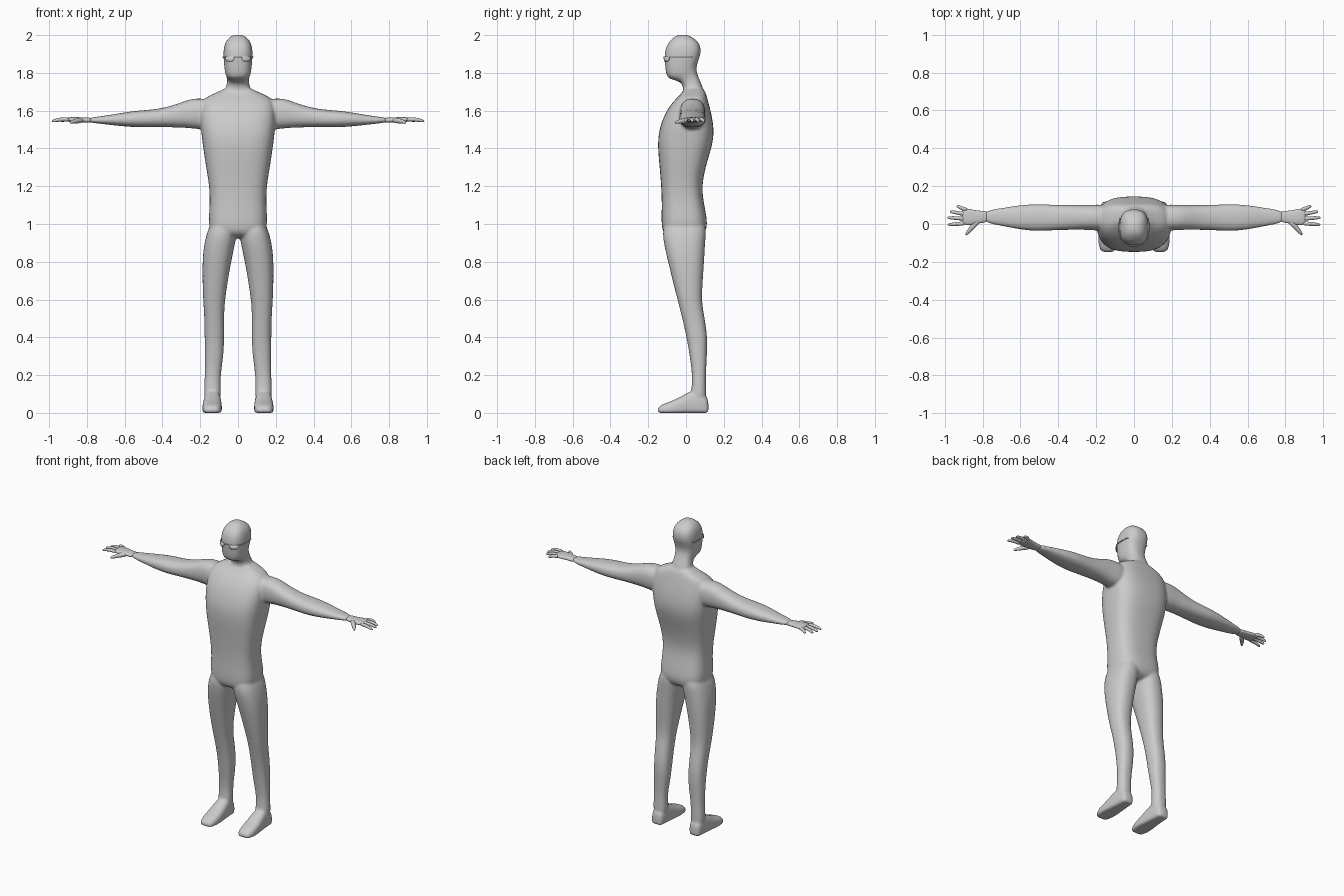
import bpy, bmesh, math
from mathutils import Vector

cube = bpy.data.objects.get("Cube")
if cube:
    bpy.data.objects.remove(cube)

grey = bpy.data.materials.new("plain grey")
grey.use_nodes = True
grey.diffuse_color = (0.6, 0.6, 0.6, 1)
grey.node_tree.nodes["Principled BSDF"].inputs["Base Color"].default_value = grey.diffuse_color

SIDES = 20


def rounded(angle, power):
    """Point on a unit superellipse."""
    c, s = math.cos(angle), math.sin(angle)
    return (math.copysign(abs(c) ** (2 / power), c),
            math.copysign(abs(s) ** (2 / power), s))


def skin(bm, rings):
    """Bridge rings of points into a closed skin."""
    loops = [[bm.verts.new(p) for p in ring] for ring in rings]
    count = len(loops[0])
    for a, b in zip(loops, loops[1:]):
        for i in range(count):
            j = (i + 1) % count
            bm.faces.new((a[i], a[j], b[j], b[i]))
    bm.faces.new(loops[0])
    bm.faces.new(reversed(loops[-1]))


def loft(bm, axis, rows, side=1, power=2.4):
    """Each row: position on axis, low and high on the two other axes, tilt."""
    others = [k for k in range(3) if k != axis]
    rings = []
    for pos, lo_a, hi_a, lo_b, hi_b, *tilt in rows:
        ring = []
        for i in range(SIDES):
            u, v = rounded(math.tau * (i + 0.5) / SIDES, power)
            p = Vector()
            p[axis] = pos + (tilt[0] * (v + 1) / 2 if tilt else 0)
            p[others[0]] = (lo_a + hi_a) / 2 + u * (hi_a - lo_a) * 0.507
            p[others[1]] = (lo_b + hi_b) / 2 + v * (hi_b - lo_b) * 0.507
            p.x *= side
            p.z = max(p.z, 0)
            ring.append(p)
        rings.append(ring)
    skin(bm, rings)


def tube(bm, points, radii, side):
    """Tapered finger through a few points."""
    points = [Vector(p) for p in points]
    turn = (points[-1] - points[0]).to_track_quat("Z", "Y")
    rings = []
    for p, r in zip(points, radii):
        ring = []
        for i in range(8):
            a = math.tau * i / 8
            q = p + turn @ Vector((r * math.cos(a), r * math.sin(a), 0))
            q.x *= side
            ring.append(q)
        rings.append(ring)
    skin(bm, rings)


def finish(name, bm, subdivisions):
    bmesh.ops.recalc_face_normals(bm, faces=bm.faces)
    for face in bm.faces:
        face.smooth = True
    mesh = bpy.data.meshes.new(name)
    bm.to_mesh(mesh)
    bm.free()
    mesh.materials.append(grey)
    obj = bpy.data.objects.new(name, mesh)
    bpy.context.collection.objects.link(obj)
    if subdivisions:
        sub = obj.modifiers.new("rounding", "SUBSURF")
        sub.levels = sub.render_levels = subdivisions
    return obj


body = bmesh.new()

# Torso: height, half width, front, back
torso = [(0.925, 0.07, -0.08, 0.06), (0.95, 0.14, -0.122, 0.1), (1.0, 0.157, -0.13, 0.116),
         (1.1, 0.148, -0.127, 0.096), (1.2, 0.15, -0.13, 0.08), (1.33, 0.173, -0.142, 0.11),
         (1.45, 0.19, -0.152, 0.15), (1.55, 0.2, -0.128, 0.142), (1.63, 0.195, -0.085, 0.122),
         (1.675, 0.17, -0.04, 0.11), (1.7, 0.1, -0.015, 0.102), (1.725, 0.06, -0.01, 0.085)]
loft(body, 2, [(z, -w, w, f, b) for z, w, f, b in torso], power=2.9)

# Neck and head, with rings tilted along the jaw
head = [(1.66, 0.07, -0.01, 0.1, 0), (1.71, 0.068, -0.014, 0.095, 0), (1.74, 0.056, -0.018, 0.073, 0.02),
        (1.757, 0.058, -0.04, 0.056, 0.045), (1.768, 0.067, -0.092, 0.055, 0.06),
        (1.79, 0.071, -0.105, 0.06, 0.065), (1.845, 0.075, -0.111, 0.073, 0.04),
        (1.9, 0.078, -0.115, 0.08, 0.02), (1.95, 0.071, -0.102, 0.07, 0.01),
        (1.985, 0.051, -0.07, 0.04, 0), (2.003, 0.022, -0.04, 0.005, 0)]
loft(body, 2, [(z, -w, w, f, b, t) for z, w, f, b, t in head], power=2.6)

# Legs: height, inner, outer, front, back
leg = [(1.03, 0.02, 0.13, -0.1, 0.09), (0.97, 0.006, 0.16, -0.125, 0.108), (0.9, 0.014, 0.178, -0.118, 0.1),
       (0.8, 0.038, 0.19, -0.095, 0.096), (0.6, 0.07, 0.185, -0.045, 0.08),
       (0.52, 0.074, 0.178, -0.024, 0.095), (0.4, 0.073, 0.176, 0.004, 0.115),
       (0.3, 0.077, 0.175, 0.02, 0.11), (0.2, 0.093, 0.175, 0.034, 0.105),
       (0.13, 0.092, 0.179, 0.03, 0.106), (0.05, 0.09, 0.18, 0.02, 0.11)]

# Feet: depth, inner, outer, sole, top
foot = [(0.12, 0.11, 0.165, -0.02, 0.06), (0.105, 0.096, 0.177, -0.02, 0.1), (0.04, 0.091, 0.18, -0.02, 0.125),
        (-0.01, 0.087, 0.185, -0.02, 0.095), (-0.07, 0.084, 0.19, -0.02, 0.064),
        (-0.125, 0.09, 0.186, -0.02, 0.046), (-0.152, 0.105, 0.168, -0.02, 0.028)]

# Arms: reach, front, back, bottom, top
arm = [(0.1, -0.03, 0.1, 1.51, 1.66), (0.2, -0.035, 0.103, 1.5, 1.664), (0.25, -0.03, 0.1, 1.508, 1.664),
       (0.32, -0.03, 0.1, 1.512, 1.635), (0.42, -0.032, 0.1, 1.513, 1.607),
       (0.52, -0.039, 0.107, 1.511, 1.602), (0.62, -0.026, 0.097, 1.518, 1.588),
       (0.72, -0.006, 0.082, 1.53, 1.57), (0.8, 0.008, 0.068, 1.538, 1.562)]

for side in (1, -1):
    loft(body, 2, leg, side)
    loft(body, 1, foot, side, 2.8)
    loft(body, 0, arm, side)

# Fuse the body into one soft skin
figure = finish("body", body, 2)
fuse = figure.modifiers.new("fuse", "REMESH")
fuse.mode = "VOXEL"
fuse.voxel_size = 0.008
fuse.use_smooth_shade = True
soften = figure.modifiers.new("soften", "SMOOTH")
soften.factor = 0.5
soften.iterations = 4

# Hands: palm, then fingers as base and tip
palm = [(0.77, 0.008, 0.071, 1.535, 1.564), (0.81, 0.006, 0.068, 1.537, 1.563), (0.85, -0.004, 0.075, 1.538, 1.566),
        (0.89, -0.006, 0.083, 1.54, 1.566), (0.91, 0.004, 0.076, 1.544, 1.561)]
fingers = [((0.89, 0.004), (0.986, -0.004)), ((0.89, 0.028), (0.988, 0.034)),
           ((0.89, 0.052), (0.975, 0.066)), ((0.88, 0.072), (0.938, 0.096))]
for side, label in ((1, "left"), (-1, "right")):
    hand = bmesh.new()
    loft(hand, 0, palm, side)
    for base, tip in fingers:
        path = []
        for t, z in ((0, 1.553), (0.4, 1.555), (0.75, 1.55), (1, 1.542)):
            path.append((base[0] + t * (tip[0] - base[0]), base[1] + t * (tip[1] - base[1]), z))
        tube(hand, path, (0.013, 0.011, 0.01, 0.006), side)
    thumb = [(0.82, 0.02, 1.55), (0.85, -0.01, 1.547), (0.875, -0.04, 1.541), (0.89, -0.06, 1.536)]
    tube(hand, thumb, (0.016, 0.016, 0.011, 0.006), side)
    finish(label + "_hand", hand, 2)


def face_point(angle, z, gap):
    """Point just outside the head at eye level; angle 0 faces front."""
    u, v = rounded(angle - math.pi / 2, 2.6)
    return Vector((u * (0.076 + gap), -0.018 + v * (0.095 + gap), z))


# Spectacles: a thin bar and temples wrapped round the head
wire = bpy.data.curves.new("glasses_frame", "CURVE")
wire.dimensions = "3D"
wire.bevel_depth = 0.003
spline = wire.splines.new("POLY")
spline.points.add(40)
for i, point in enumerate(spline.points):
    angle = math.radians(-115 + 230 * i / 40)
    point.co = (*face_point(angle, 1.884, 0.003), 1)
wire.materials.append(grey)
bpy.context.collection.objects.link(bpy.data.objects.new("glasses_frame", wire))

# Curved lenses below the bar
for side, label in ((1, "left"), (-1, "right")):
    lens = bmesh.new()
    rows = []
    for z, inset in ((1.885, 0), (1.87, 0.02), (1.86, 0.14)):
        angles = [0.16 + inset + (0.72 - 2 * inset) * i / 8 for i in range(9)]
        rows.append([lens.verts.new(face_point(side * a, z, 0.006)) for a in angles])
    for a, b in zip(rows, rows[1:]):
        for i in range(8):
            lens.faces.new((a[i], a[i + 1], b[i + 1], b[i]))
    plate = finish(label + "_lens", lens, 0)
    plate.modifiers.new("thickness", "SOLIDIFY").thickness = 0.004
